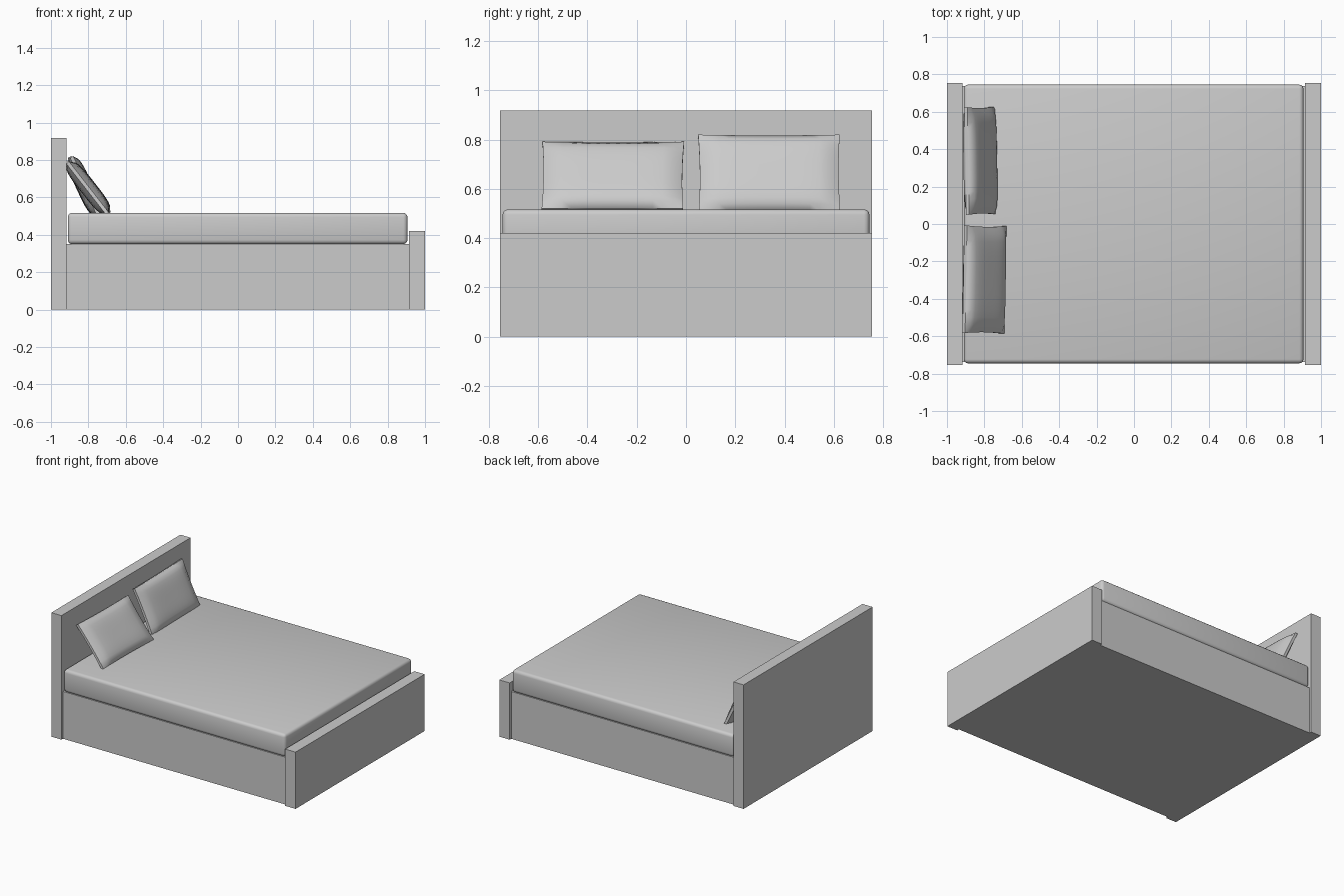
import bpy, bmesh
from math import radians

if "Cube" in bpy.data.objects:
    bpy.data.objects.remove(bpy.data.objects["Cube"])


def finish(name, bm, angle=None):
    me = bpy.data.meshes.new(name)
    bm.to_mesh(me)
    bm.free()
    ob = bpy.data.objects.new(name, me)
    bpy.context.collection.objects.link(ob)
    if angle:
        bpy.ops.object.select_all(action='DESELECT')
        bpy.context.view_layer.objects.active = ob
        ob.select_set(True)
        bpy.ops.object.shade_smooth_by_angle(angle=radians(angle))
    return ob


def box(name, x0, x1, half_y, z0, z1, bevel=0.0):
    bm = bmesh.new()
    bmesh.ops.create_cube(bm, size=1)
    for v in bm.verts:
        v.co.x = x1 if v.co.x > 0 else x0
        v.co.y = half_y if v.co.y > 0 else -half_y
        v.co.z = z1 if v.co.z > 0 else z0
    if bevel:
        bmesh.ops.bevel(bm, geom=bm.edges[:], offset=bevel, segments=3,
                        profile=0.5, affect='EDGES')
    return finish(name, bm, 50 if bevel else None)


def pillow(name, loc, tilt, turn, width=0.575, height=0.345, thick=0.085):
    bm = bmesh.new()
    bmesh.ops.create_cube(bm, size=2)
    bmesh.ops.subdivide_edges(bm, edges=bm.edges[:], cuts=13, use_grid_fill=True)
    for v in bm.verts:
        x, u, w = v.co
        # puffed middle, thin rim, slightly drawn-in sides
        puff = 0.22 + 0.78 * max(0, (1 - u**4) * (1 - w**4)) ** 0.5
        v.co = (x * puff * thick / 2,
                u * width / 2 * (1 - 0.02 * (1 - w * w)),
                w * height / 2 * (1 - 0.02 * (1 - u * u)))
    ob = finish(name, bm, 50)
    ob.location = loc
    ob.rotation_euler = (0, radians(tilt), radians(turn))
    return ob


# Wooden frame
box("headboard", -1.0, -0.917, 0.755, 0, 0.918)
box("footboard", 0.915, 1.0, 0.755, 0, 0.42)
box("bed_base", -0.917, 0.915, 0.737, 0, 0.35)

# Mattress
box("mattress", -0.91, 0.906, 0.745, 0.35, 0.517, bevel=0.022)

# Pillows leaning on the headboard
pillow("pillow_left", (-0.822, 0.338, 0.66), -25, 1)
pillow("pillow_right", (-0.80, -0.297, 0.65), -38, -1)
